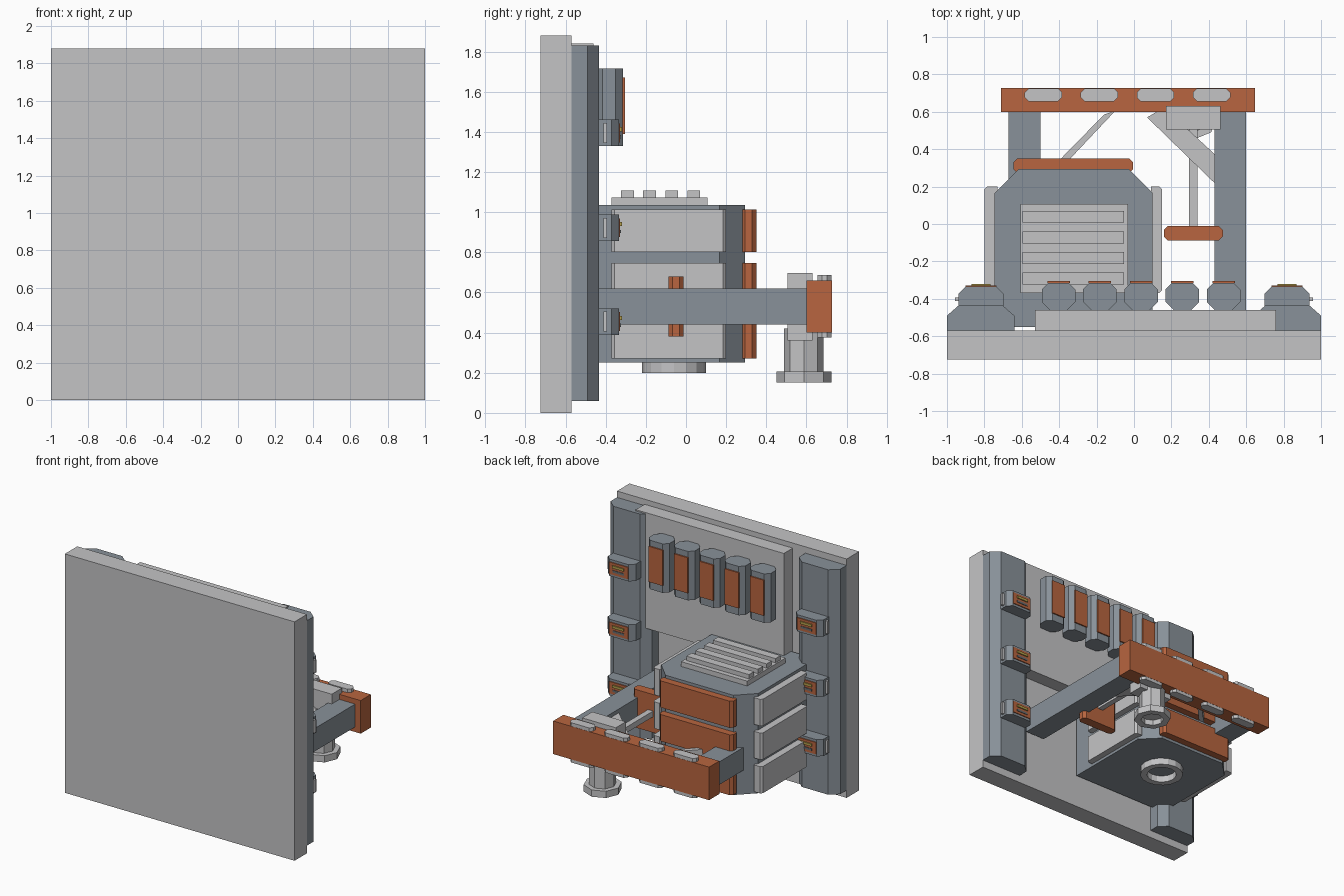
import bpy, bmesh, math

if "Cube" in bpy.data.objects:
    bpy.data.objects.remove(bpy.data.objects["Cube"])


def material(name, rgb):
    m = bpy.data.materials.new(name)
    m.diffuse_color = (*rgb, 1)
    m.use_nodes = True
    m.node_tree.nodes["Principled BSDF"].inputs["Base Color"].default_value = m.diffuse_color
    return m


LIGHT = material("light_grey", (0.55, 0.55, 0.56))
SLATE = material("slate_grey", (0.25, 0.285, 0.32))
ORANGE = material("burnt_orange", (0.48, 0.13, 0.05))
GOLD = material("dull_gold", (0.45, 0.34, 0.07))
DARK = material("slot_grey", (0.14, 0.15, 0.16))


def finish(name, bm, mat):
    bmesh.ops.recalc_face_normals(bm, faces=bm.faces[:])
    me = bpy.data.meshes.new(name)
    bm.to_mesh(me)
    bm.free()
    me.materials.append(mat)
    ob = bpy.data.objects.new(name, me)
    bpy.context.collection.objects.link(ob)
    return ob


def prism(name, pts, z0, z1, mat):
    """Extrude a plan outline from z0 to z1."""
    bm = bmesh.new()
    low = [bm.verts.new((x, y, z0)) for x, y in pts]
    high = [bm.verts.new((x, y, z1)) for x, y in pts]
    bm.faces.new(low)
    bm.faces.new(high)
    n = len(pts)
    for i in range(n):
        j = (i + 1) % n
        bm.faces.new((low[i], low[j], high[j], high[i]))
    return finish(name, bm, mat)


def block(name, x0, x1, y0, y1, z0, z1, mat, front=0.0, rear=0.0):
    """Box with optional chamfers on its vertical edges (rear = +y)."""
    pts = []
    pts += [(x0 + front, y0), (x1 - front, y0)] if front else [(x0, y0), (x1, y0)]
    if front:
        pts.append((x1, y0 + front))
    pts += [(x1, y1 - rear), (x1 - rear, y1), (x0 + rear, y1), (x0, y1 - rear)] if rear \
        else [(x1, y1), (x0, y1)]
    if front:
        pts.append((x0, y0 + front))
    return prism(name, pts, z0, z1, mat)


def circle(cx, cy, r, n):
    return [(cx + r * math.cos(2 * math.pi * i / n), cy + r * math.sin(2 * math.pi * i / n))
            for i in range(n)]


def ring(name, cx, cy, r_out, r_in, n, z0, z1, mat):
    bm = bmesh.new()
    loops = [[bm.verts.new((x, y, z)) for x, y in circle(cx, cy, r, n)]
             for r, z in ((r_out, z0), (r_out, z1), (r_in, z1), (r_in, z0))]
    for k in range(4):
        a, b = loops[k], loops[(k + 1) % 4]
        for i in range(n):
            j = (i + 1) % n
            bm.faces.new((a[i], a[j], b[j], b[i]))
    return finish(name, bm, mat)


# Wall and raised panel
block("wall", -1, 1, -0.725, -0.57, 0, 1.88, LIGHT)
block("raised_panel", -0.53, 0.76, -0.58, -0.46, 0.93, 1.84, LIGHT)

# Pillars with latch boxes
for side, s in (("left", -1), ("right", 1)):
    prism("pillar_" + side,
          [(s * x, y) for x, y in ((1, -0.57), (1, -0.49), (0.935, -0.433),
                                   (0.705, -0.433), (0.64, -0.49), (0.64, -0.57))],
          0.06, 1.83, SLATE)
    cx = s * 0.818
    for i, z in enumerate((0.455, 0.922, 1.395)):
        tag = f"_{side}_{i + 1}"
        block("latch_box" + tag, cx - 0.12, cx + 0.12, -0.45, -0.335,
              z - 0.066, z + 0.066, SLATE, rear=0.037)
        block("latch_plate" + tag, cx - 0.083, cx + 0.083, -0.336, -0.328,
              z - 0.047, z + 0.047, ORANGE)
        block("latch_stripe" + tag, cx - 0.05, cx + 0.05, -0.329, -0.32,
              z + 0.008, z + 0.028, GOLD)
        block("latch_slot" + tag, cx - 0.05, cx + 0.05, -0.329, -0.324,
              z - 0.027, z - 0.01, DARK)
        kx = s * 0.945
        block("latch_knob" + tag, kx - 0.012, kx + 0.012, -0.412, -0.393,
              z - 0.05, z + 0.05, LIGHT)

# Row of canisters with orange labels
for i in range(5):
    cx = -0.403 + 0.2205 * i
    block(f"canister_{i + 1}", cx - 0.09, cx + 0.09, -0.462, -0.315,
          1.33, 1.715, SLATE, front=0.045, rear=0.035)
    block(f"canister_label_{i + 1}", cx - 0.06, cx + 0.06, -0.316, -0.305,
          1.39, 1.67, ORANGE)

# Machine body with chamfered rear corners
block("body", -0.745, 0.1, -0.55, 0.293, 0.25, 1.035, SLATE, rear=0.127)

# Cladding panels in three rows
for i, z in enumerate((0.272, 0.537, 0.802)):
    z1 = z + 0.21
    prism(f"side_panel_left_{i + 1}",
          [(-0.73, -0.37), (-0.785, -0.37), (-0.8, -0.355), (-0.8, 0.185),
           (-0.785, 0.2), (-0.73, 0.2)], z, z1, LIGHT)
    prism(f"side_panel_right_{i + 1}",
          [(0.09, -0.37), (0.135, -0.37), (0.15, -0.355), (0.15, 0.185),
           (0.135, 0.2), (0.09, 0.2)], z, z1, LIGHT)
    block(f"rear_panel_{i + 1}", -0.645, -0.005, 0.278, 0.35, z, z1,
          ORANGE, front=0.016, rear=0.02)

# Vent on top and outlet ring underneath
block("vent_plate", -0.608, -0.033, -0.37, 0.108, 1.03, 1.073, LIGHT)
for i in range(4):
    y = -0.323 + 0.11 * i
    block(f"vent_slat_{i + 1}", -0.597, -0.053, y, y + 0.063, 1.07, 1.107, LIGHT)
ring("outlet_ring", -0.32, -0.06, 0.16, 0.11, 16, 0.198, 0.252, LIGHT)

# Frame: two arms, cross bar and clips
block("arm_left", -0.67, -0.5, -0.54, 0.61, 0.44, 0.62, SLATE)
block("arm_right", 0.43, 0.6, -0.54, 0.61, 0.44, 0.62, SLATE)
block("cross_bar", -0.71, 0.648, 0.6, 0.727, 0.4, 0.66, ORANGE)
for i in range(4):
    x = -0.585 + 0.3 * i
    block(f"bar_clip_{i + 1}", x, x + 0.2, 0.655, 0.7255, 0.375, 0.688,
          LIGHT, front=0.022, rear=0.022)

# Braces between body, arm and cross bar
prism("brace_left", [(-0.4, 0.34), (-0.35, 0.34), (-0.1, 0.605), (-0.16, 0.585)],
      0.5, 0.57, LIGHT)
prism("brace_right", [(0.07, 0.57), (0.13, 0.605), (0.18, 0.605), (0.435, 0.37),
                      (0.435, 0.215)], 0.47, 0.59, LIGHT)

# Push rod with orange pad
block("push_rod", 0.295, 0.34, -0.02, 0.6, 0.505, 0.55, LIGHT)
block("push_pad", 0.16, 0.475, -0.087, -0.012, 0.38, 0.68, ORANGE,
      front=0.02, rear=0.02)

# Hanging tool head
block("tool_mount", 0.17, 0.463, 0.505, 0.63, 0.36, 0.697, LIGHT)
prism("tool_column", circle(0.315, 0.587, 0.098, 8), 0.195, 0.42, LIGHT)
ring("tool_flange", 0.315, 0.587, 0.137, 0.085, 8, 0.152, 0.205, LIGHT)
